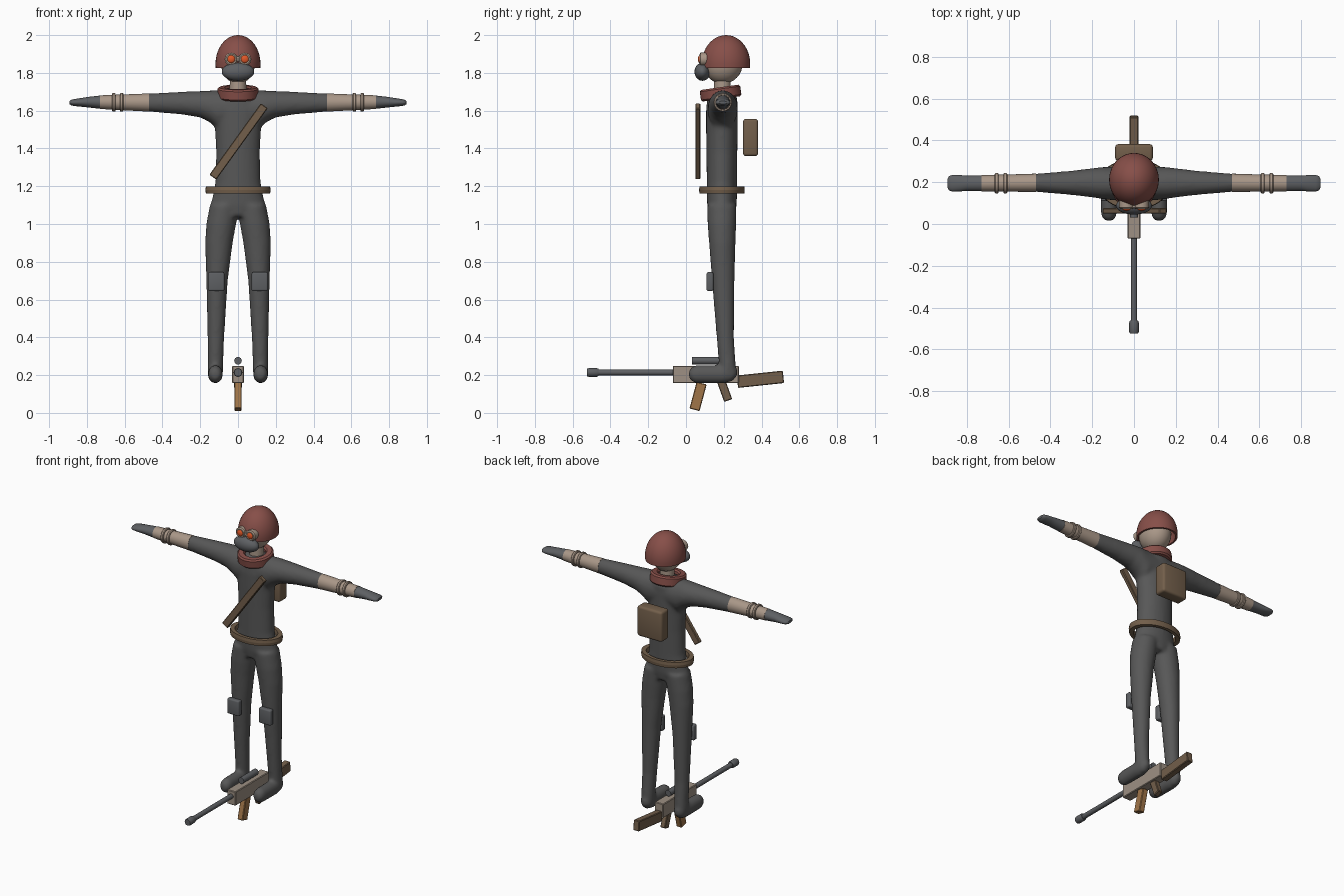
import bpy, bmesh, math
from mathutils import Vector, Matrix

if "Cube" in bpy.data.objects:
    bpy.data.objects.remove(bpy.data.objects["Cube"])


def colour(name, r, g, b):
    m = bpy.data.materials.new(name)
    m.diffuse_color = tuple((c / 255) ** 2.2 for c in (r, g, b)) + (1,)
    m.use_nodes = True
    m.node_tree.nodes["Principled BSDF"].inputs["Base Color"].default_value = m.diffuse_color
    return m


CLOTH = colour("charcoal cloth", 88, 88, 88)
DARK = colour("dark metal", 94, 96, 99)
RED = colour("dull red", 134, 80, 74)
SKIN = colour("pale tan", 168, 150, 135)
STEEL = colour("grey tan metal", 156, 143, 130)
LEATHER = colour("brown leather", 114, 95, 76)
WOOD = colour("warm wood", 158, 116, 74)
LENS = colour("orange lens", 222, 88, 44)


def finish(name, bm, mat, smooth=35):
    bmesh.ops.recalc_face_normals(bm, faces=bm.faces)
    me = bpy.data.meshes.new(name)
    bm.to_mesh(me)
    bm.free()
    me.materials.append(mat)
    ob = bpy.data.objects.new(name, me)
    bpy.context.collection.objects.link(ob)
    if smooth:
        bpy.ops.object.select_all(action='DESELECT')
        ob.select_set(True)
        bpy.context.view_layer.objects.active = ob
        bpy.ops.object.shade_smooth_by_angle(angle=math.radians(smooth))
    return ob


def loft(bm, axis, rings, n=24):
    """Closed tube of ellipses; each ring is (position, centre1, centre2, radius1, radius2)."""
    loops = []
    for t, a, b, ra, rb in rings:
        loop = []
        for i in range(n):
            w = 2 * math.pi * i / n
            u, v = a + ra * math.cos(w), b + rb * math.sin(w)
            co = {'X': (t, u, v), 'Y': (u, t, v), 'Z': (u, v, t)}[axis]
            loop.append(bm.verts.new(co))
        loops.append(loop)
    faces = [bm.faces.new(loops[0]), bm.faces.new(loops[-1][::-1])]
    for p, q in zip(loops, loops[1:]):
        for i in range(n):
            j = (i + 1) % n
            faces.append(bm.faces.new((p[i], q[i], q[j], p[j])))
    bmesh.ops.recalc_face_normals(bm, faces=faces)


def tube(name, axis, rings, mat, n=24):
    bm = bmesh.new()
    loft(bm, axis, rings, n)
    return finish(name, bm, mat)


def ellipsoid(name, loc, radii, mat):
    bm = bmesh.new()
    bmesh.ops.create_uvsphere(bm, u_segments=32, v_segments=16, radius=1,
                              matrix=Matrix.Translation(loc) @ Matrix.Diagonal((*radii, 1)))
    return finish(name, bm, mat)


def box(name, loc, size, mat, rot=(0, 0, 0), bevel=0.004, seg=1):
    bm = bmesh.new()
    bmesh.ops.create_cube(bm, size=1, matrix=Matrix.Diagonal((*size, 1)))
    bmesh.ops.bevel(bm, geom=bm.edges[:], offset=bevel, segments=seg, affect='EDGES', profile=0.5)
    ob = finish(name, bm, mat, 35 if seg > 1 else 0)
    ob.location, ob.rotation_euler = loc, rot
    return ob


def lathe(name, profile, mat, loc, sx=1.0, sy=1.0, rot=(0, 0, 0), n=40):
    """Closed (radius, height) profile turned around z."""
    bm = bmesh.new()
    cols = [[bm.verts.new((r * sx * math.cos(2 * math.pi * i / n),
                           r * sy * math.sin(2 * math.pi * i / n), z)) for r, z in profile]
            for i in range(n)]
    k = len(profile)
    for i in range(n):
        p, q = cols[i], cols[(i + 1) % n]
        for j in range(k):
            bm.faces.new((p[j], q[j], q[(j + 1) % k], p[(j + 1) % k]))
    bmesh.ops.remove_doubles(bm, verts=bm.verts[:], dist=0.0002)
    ob = finish(name, bm, mat)
    ob.location, ob.rotation_euler = loc, rot
    return ob


def band(outer, inner, h, c):
    """Ring section with chamfered corners."""
    return [(inner, -h + c), (inner + c, -h), (outer - c, -h), (outer, -h + c),
            (outer, h - c), (outer - c, h), (inner + c, h), (inner, h - c)]


# body suit: torso, upper arms, legs and feet fused into one skin
bm = bmesh.new()
loft(bm, 'Z', [(1.04, 0, .19, .10, .068), (1.10, 0, .19, .147, .078), (1.15, 0, .19, .133, .08),
               (1.22, 0, .19, .12, .08), (1.38, 0, .19, .116, .082), (1.50, 0, .19, .122, .084),
               (1.60, 0, .19, .14, .084), (1.66, 0, .192, .13, .08), (1.705, 0, .195, .09, .06)])
for s in (-1, 1):
    loft(bm, 'X', [(0, .193, 1.61, .08, .095), (s * .11, .194, 1.606, .08, .102),
                   (s * .15, .196, 1.623, .077, .084), (s * .20, .197, 1.634, .07, .070),
                   (s * .30, .197, 1.64, .058, .060), (s * .49, .197, 1.643, .042, .047)])
    loft(bm, 'Z', [(.21, s * .12, .222, .04, .044), (.40, s * .117, .208, .044, .046),
                   (.70, s * .111, .197, .057, .06), (.90, s * .101, .192, .073, .07),
                   (1.00, s * .089, .19, .079, .076), (1.10, s * .072, .19, .077, .078)])
    loft(bm, 'Y', [(.015, s * .12, .205, .015, .018), (.025, s * .12, .205, .029, .034),
                   (.05, s * .12, .205, .039, .047), (.20, s * .12, .205, .04, .048),
                   (.245, s * .12, .21, .036, .044), (.27, s * .12, .215, .018, .022)])
body = finish("body_suit", bm, CLOTH)
rm = body.modifiers.new("fuse", 'REMESH')
rm.mode, rm.voxel_size, rm.use_smooth_shade = 'VOXEL', 0.01, True
sm = body.modifiers.new("soften", 'SMOOTH')
sm.factor, sm.iterations = 0.5, 8

for s, side in ((-1, "left"), (1, "right")):
    # forearm, hand and wrist bands
    tube(side + "_forearm", 'X', [(s * .47, .197, 1.643, .044, .048), (s * .60, .196, 1.644, .041, .042),
                                  (s * .73, .195, 1.645, .039, .036)], SKIN)
    tube(side + "_hand", 'X', [(s * .73, .195, 1.645, .038, .035), (s * .80, .195, 1.645, .036, .027),
                               (s * .83, .195, 1.644, .039, .023), (s * .87, .195, 1.643, .040, .018),
                               (s * .885, .195, 1.643, .034, .014), (s * .892, .195, 1.643, .022, .008)], DARK)
    for x in (.616, .657):
        lathe(side + "_wrist_band", band(.049, .030, .0095, .004), SKIN, (s * x, .195, 1.644),
              rot=(0, math.pi / 2, 0), n=24)
    # knee pad
    box(side + "_knee_pad", (s * .115, .127, .695), (.086, .036, .10), DARK, bevel=.009, seg=3)
    # goggle cup and lens
    tube(side + "_goggle_cup", 'Y', [(.072, s * .036, 1.872, .028, .028), (.078, s * .036, 1.872, .035, .035),
                                     (.12, s * .036, 1.872, .035, .035)], SKIN, 12)
    ellipsoid(side + "_goggle_lens", (s * .036, .074, 1.873), (.021, .011, .021), LENS)

# head, neck and mask
ellipsoid("head", (0, .195, 1.85), (.09, .105, .107), SKIN)
tube("neck", 'Z', [(1.66, 0, .193, .045, .045), (1.78, 0, .193, .043, .043)], SKIN)
box("goggle_bridge", (0, .095, 1.875), (.03, .04, .03), SKIN)
ellipsoid("face_mask", (0, .087, 1.806), (.086, .042, .048), DARK)

# helmet: open dome shell
dome = []
for k in range(13):
    a = math.radians(-8 + 98 * k / 12)
    dome.append((math.cos(a), 1.848 + .152 * math.sin(a)))
inner = [(r * .9, 1.848 + (z - 1.848) * .9) for r, z in dome[::-1]]
inner[-1] = (inner[-1][0], dome[0][1])
lathe("helmet", dome + inner, RED, (0, .212, 0), .119, .128)

# scarf ring, belt, chest strap and backpack
lathe("scarf", band(.108, .062, .031, .009), RED, (0, .183, 1.693), rot=(math.radians(8), 0, 0))
lathe("belt", band(1, .79, .019, .02), LEATHER, (0, .19, 1.18), .173, .121)
box("chest_strap", (.003, .063, 1.437), (.045, .027, .466), LEATHER, (0, math.radians(35.8), 0))
box("backpack", (0, .342, 1.458), (.18, .08, .197), LEATHER, bevel=.015, seg=3)

# rifle lying between the feet
box("rifle_receiver", (0, .105, .203), (.062, .35, .092), STEEL)
tube("rifle_barrel", 'Y', [(-.47, 0, .214, .0155, .0155), (-.06, 0, .214, .0155, .0155)], DARK, 16)
tube("rifle_muzzle", 'Y', [(-.523, 0, .214, .02, .02), (-.515, 0, .214, .023, .023),
                           (-.472, 0, .214, .023, .023), (-.462, 0, .214, .019, .019)], DARK, 16)
tube("rifle_sight", 'Y', [(.032, 0, .276, .02, .02), (.185, 0, .276, .02, .02)], DARK, 16)
box("rifle_stock", (0, .394, .178), (.042, .245, .066), LEATHER, (math.radians(6), 0, 0))
box("rifle_magazine", (0, .064, .087), (.038, .055, .146), WOOD, (math.radians(-15), 0, 0))
box("rifle_grip", (0, .203, .122), (.034, .045, .12), LEATHER, (math.radians(20), 0, 0))
